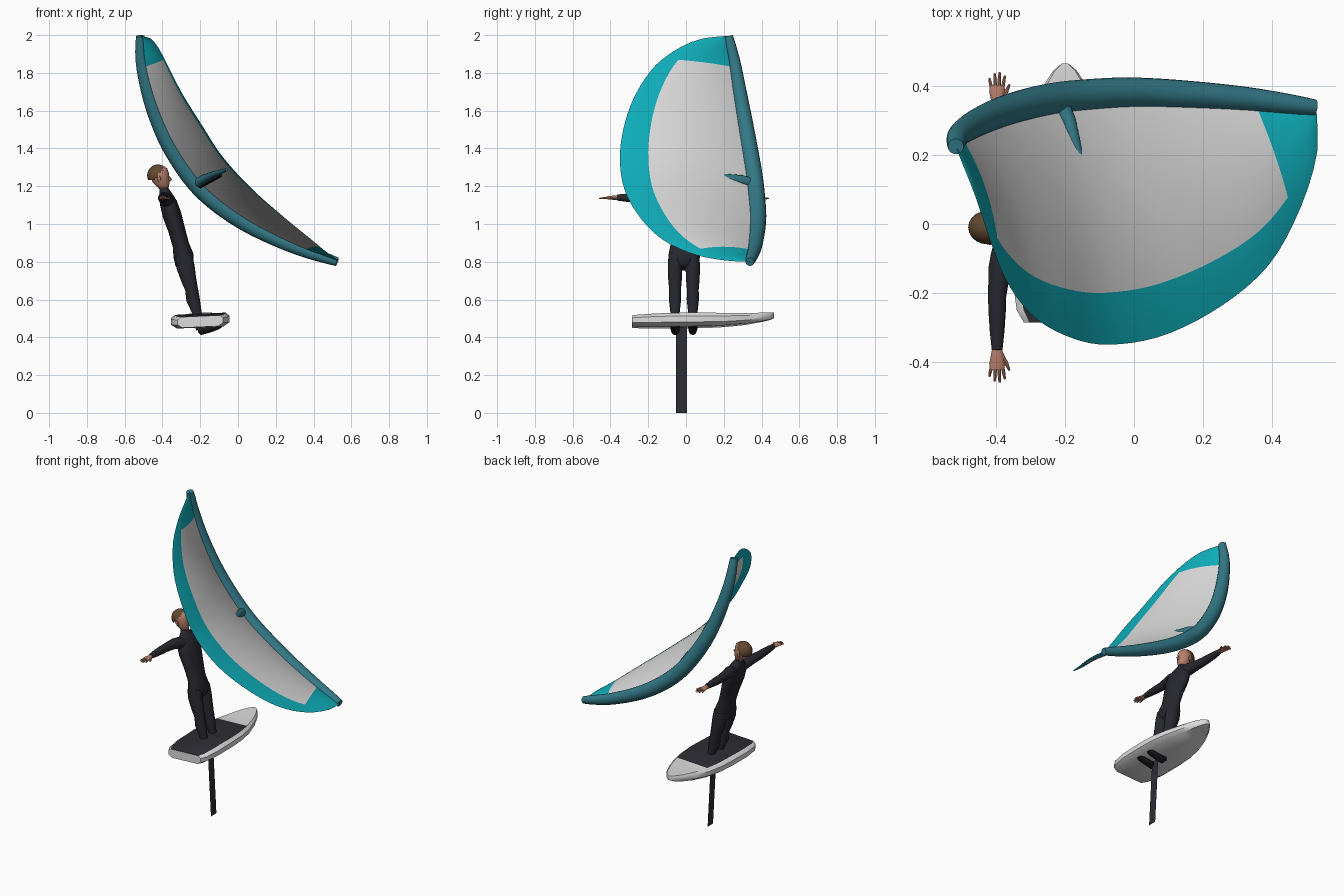
import bpy, bmesh, math
from mathutils import Vector

if "Cube" in bpy.data.objects:
    bpy.data.objects.remove(bpy.data.objects["Cube"])

def mat(name, r, g, b):
    m = bpy.data.materials.new(name)
    m.diffuse_color = (r, g, b, 1)
    m.use_nodes = True
    m.node_tree.nodes["Principled BSDF"].inputs["Base Color"].default_value = m.diffuse_color
    return m

TEAL = mat("bright_teal", 0.005, 0.43, 0.50)
BLUE = mat("slate_teal", 0.033, 0.19, 0.24)
WHITE = mat("off_white", 0.72, 0.72, 0.72)
SUIT = mat("wetsuit_charcoal", 0.020, 0.020, 0.028)
PAD = mat("deck_charcoal", 0.026, 0.026, 0.034)
SKIN = mat("skin", 0.47, 0.21, 0.145)
HAIR = mat("brown_hair", 0.12, 0.065, 0.03)
BLACK = mat("black", 0.008, 0.008, 0.01)

def finish(name, bm, mats, rule=None, angle=40, fix=True):
    if fix:
        bmesh.ops.recalc_face_normals(bm, faces=bm.faces)
    if rule:
        for f in bm.faces:
            f.material_index = rule(f)
    me = bpy.data.meshes.new(name)
    bm.to_mesh(me)
    bm.free()
    ob = bpy.data.objects.new(name, me)
    bpy.context.collection.objects.link(ob)
    for m in mats:
        me.materials.append(m)
    bpy.ops.object.select_all(action='DESELECT')
    ob.select_set(True)
    bpy.context.view_layer.objects.active = ob
    bpy.ops.object.shade_smooth_by_angle(angle=math.radians(angle))
    return ob

def skin_rings(bm, rings):
    """Bridge closed rings of points and cap both ends."""
    vs = [[bm.verts.new(p) for p in r] for r in rings]
    n = len(vs[0])
    for a, b in zip(vs, vs[1:]):
        for i in range(n):
            j = (i + 1) % n
            bm.faces.new((a[i], a[j], b[j], b[i]))
    bm.faces.new(vs[0])
    bm.faces.new(vs[-1])

def loft(bm, secs, ref, n=14):
    """Elliptical limb: secs are (x, y, z, radius along ref, radius across)."""
    ref = Vector(ref)
    pts = [Vector(s[:3]) for s in secs]
    rings = []
    for i, s in enumerate(secs):
        t = (pts[min(i + 1, len(pts) - 1)] - pts[max(i - 1, 0)]).normalized()
        a = (ref - t * ref.dot(t)).normalized()
        b = t.cross(a)
        rings.append([pts[i] + a * s[3] * math.cos(k * math.tau / n)
                      + b * s[4] * math.sin(k * math.tau / n) for k in range(n)])
    skin_rings(bm, rings)

def limb(name, secs, ref, m, n=14):
    bm = bmesh.new()
    loft(bm, secs, ref, n)
    return finish(name, bm, [m])

def sample(points, t):
    """Smooth curve through points at arc-length fraction t."""
    P = [Vector(p) for p in points]
    d = [0]
    for a, b in zip(P, P[1:]):
        d.append(d[-1] + (b - a).length)
    s = t * d[-1]
    i = max(k for k in range(len(P) - 1) if d[k] <= s + 1e-9)
    f = (s - d[i]) / (d[i + 1] - d[i])
    p1, p2 = P[i], P[i + 1]
    p0 = P[i - 1] if i else p1 * 2 - p2
    p3 = P[i + 2] if i + 2 < len(P) else p2 * 2 - p1
    return 0.5 * (2 * p1 + (p2 - p0) * f + (2 * p0 - 5 * p1 + 4 * p2 - p3) * f * f
                  + (3 * p1 - p0 - 3 * p2 + p3) * f ** 3)

def spread(a, b, n):
    return [a + (b - a) * i / n for i in range(n + 1)]

# ---- wing: inflated leading edge
LE = [(-.517, .225, 1.995), (-.51, .255, 1.862), (-.474, .283, 1.698), (-.421, .31, 1.544),
      (-.352, .335, 1.40), (-.251, .36, 1.248), (-.151, .372, 1.142), (-.018, .38, 1.041),
      (.13, .376, .956), (.33, .362, .866), (.525, .338, .80)]
TE = [(-.51, .205, 1.995), (-.46, .08, 1.98), (-.42, -.04, 1.93), (-.37, -.165, 1.836),
      (-.295, -.265, 1.69), (-.195, -.325, 1.53), (-.08, -.35, 1.354), (.08, -.325, 1.18),
      (.25, -.24, 1.03), (.39, -.12, .915), (.48, .04, .84), (.53, .20, .808), (.53, .32, .80)]
edge = []
for u in spread(0, 1, 40):
    r = .023 + .024 * math.sin(math.pi * u) ** .7
    edge.append((*sample(LE, u), r, r))
limb("wing_leading_edge", edge, (0, 1, 0), BLUE, 20)

# ---- wing: cambered canopy with teal tips and trailing band
def te_param(u):
    k = [(0, 0), (.10, .17), (.5, .5), (.89, .85), (1, 1)]
    for (a, b), (c, d) in zip(k, k[1:]):
        if u <= c + 1e-9:
            return b + (d - b) * (u - a) / (c - a)
    return 1

us = spread(0, .10, 6) + spread(.10, .89, 30)[1:] + spread(.89, 1, 6)[1:]
vs = spread(0, .8, 10) + spread(.8, 1, 4)[1:]
bm = bmesh.new()
rows = []
for u in us:
    a, b = sample(LE, u), sample(TE, te_param(u))
    span = sample(LE, min(u + .02, 1)) - sample(LE, max(u - .02, 0))
    chord = b - a
    nrm = chord.cross(span).normalized()
    rows.append([bm.verts.new(a + chord * v + nrm * chord.length * .27 * v * (1 - v)) for v in vs])
for i in range(len(us) - 1):
    for j in range(len(vs) - 1):
        f = bm.faces.new((rows[i][j], rows[i][j + 1], rows[i + 1][j + 1], rows[i + 1][j]))
        mid = (us[i] + us[i + 1]) / 2
        f.material_index = int(mid < .10 or mid > .89 or vs[j] > .79)
finish("wing_canopy", bm, [WHITE, TEAL], fix=False)

# ---- wing: centre strut and its handle bar
limb("wing_strut", [(-.225, .37, 1.205, .03, .03), (-.19, .30, 1.232, .026, .022),
                    (-.13, .05, 1.262, .018, .016), (-.06, -.26, 1.287, .008, .008)], (0, 0, 1), BLUE)
limb("strut_handle", [(-.20, .25, 1.195, .007, .007), (-.15, .10, 1.222, .007, .007),
                      (-.09, -.14, 1.255, .007, .007)], (0, 0, 1), BLACK, 8)

# ---- board: stations (y, half width, bottom, top), deck pad coloured by position
CX = -.2
stations = [(-.285, .12, .455, .512), (-.25, .14, .453, .515), (-.15, .154, .452, .521),
            (0, .156, .453, .525), (.12, .15, .455, .525), (.22, .132, .46, .524),
            (.32, .10, .47, .525), (.40, .064, .483, .528), (.445, .034, .493, .531),
            (.465, .01, .50, .53)]
prof = [(-.86, 1), (-1, .75), (-1, .3), (-.8, 0), (.8, 0), (1, .3), (1, .75), (.86, 1)]
bm = bmesh.new()
skin_rings(bm, [[(CX + w * px, y, zb + (zt - zb) * pz + .045 * w * px) for px, pz in prof]
                for y, w, zb, zt in stations])
finish("board", bm, [WHITE, PAD],
       lambda f: int(f.normal.z > .9 and f.calc_center_median().y < .22))

# ---- mast: flat blade under the board
bm = bmesh.new()
bm.faces.new([bm.verts.new(p) for p in ((-.165, -.053, 0), (-.165, .005, 0),
                                        (-.19, .005, .46), (-.19, -.053, .46))])
finish("mast", bm, [PAD], fix=False)

# ---- rider: torso, neck, head
CY = -.01
limb("torso", [(x, CY, z, a, b) for x, z, a, b in (
    (-.275, .765, .03, .05), (-.283, .785, .048, .078), (-.288, .83, .054, .084),
    (-.303, .89, .044, .072), (-.325, .97, .045, .082), (-.35, 1.05, .05, .096),
    (-.368, 1.11, .046, .096), (-.38, 1.15, .034, .07), (-.39, 1.175, .027, .032),
    (-.392, 1.19, .024, .027))], (1, 0, 0), SUIT, 20)
limb("neck", [(-.388, CY, 1.17, .023, .023), (-.41, CY, 1.24, .023, .024)], (1, 0, 0), SKIN)
limb("head", [(x, CY, z, a, b) for x, z, a, b in (
    (-.385, 1.182, .012, .012), (-.388, 1.19, .024, .022), (-.395, 1.21, .036, .034),
    (-.408, 1.235, .046, .041), (-.415, 1.26, .05, .043), (-.42, 1.285, .046, .04),
    (-.423, 1.303, .03, .026))], (1, 0, 0), SKIN, 18)
limb("nose", [(-.368, CY, 1.252, .004, .004), (-.358, CY, 1.235, .010, .007),
              (-.364, CY, 1.226, .004, .004)], (1, 0, 0), SKIN, 8)
for s in (-1, 1):
    limb("ear", [(-.415, CY + s * .041, 1.222, .005, .004), (-.418, CY + s * .045, 1.24, .011, .006),
                 (-.42, CY + s * .044, 1.255, .005, .004)], (1, 0, 0), SKIN, 8)

# hair cap: a scaled sphere with the face opening removed
bm = bmesh.new()
bmesh.ops.create_uvsphere(bm, u_segments=20, v_segments=14, radius=1)
bmesh.ops.delete(bm, geom=[f for f in bm.faces if f.calc_center_median().z <
                           -.45 + .85 * max(0, min(1, f.calc_center_median().x + .55))],
                 context='FACES')
for v in bm.verts:
    v.co = Vector((-.424 + v.co.x * .057, CY + v.co.y * .049, 1.257 + v.co.z * .058))
finish("hair", bm, [HAIR])

# ---- rider: legs and feet
for y in (-.058, .036):
    limb("leg", [(-.287, y, .83, .045, .036), (-.277, y, .77, .048, .039), (-.262, y, .71, .041, .037),
                 (-.246, y, .655, .034, .032), (-.238, y, .60, .036, .033),
                 (-.217, y, .53, .025, .025), (-.20, y, .44, .022, .022)], (1, 0, 0), SUIT)
    limb("foot", [(-.212, y, .436, .010, .012), (-.20, y, .436, .024, .021), (-.15, y, .446, .021, .024),
                  (-.105, y, .456, .014, .026), (-.085, y, .46, .006, .014)], (0, 0, 1), BLACK)

# ---- rider: outstretched arms and open hands
AX = -.397
for s in (-1, 1):
    limb("arm", [(x, CY + s * d, z, r, r) for d, x, z, r in (
        (.05, -.372, 1.118, .036), (.085, -.38, 1.13, .037), (.12, -.39, 1.136, .033),
        (.20, AX, 1.137, .027), (.24, AX, 1.138, .026), (.30, AX, 1.139, .022),
        (.355, AX, 1.14, .016))], (0, 0, 1), SUIT)
    bm = bmesh.new()
    loft(bm, [(AX, CY + s * d, 1.139, a, b) for d, a, b in (
        (.345, .011, .013), (.37, .011, .018), (.395, .010, .023), (.412, .007, .021))], (0, 0, 1), 12)
    for k, end in ((-1.5, .433), (-.5, .447), (.5, .45), (1.5, .44)):
        loft(bm, [(AX + k * .010, CY + s * .40, 1.138, .006, .0055),
                  (AX + k * .0135, CY + s * (end - .012), 1.136, .005, .0045),
                  (AX + k * .015, CY + s * end, 1.135, .003, .003)], (0, 0, 1), 8)
    loft(bm, [(AX + .010, CY + s * .365, 1.138, .007, .007),
              (AX + .027, CY + s * .395, 1.136, .006, .006),
              (AX + .036, CY + s * .415, 1.135, .003, .003)], (0, 0, 1), 8)
    finish("hand", bm, [SKIN])
